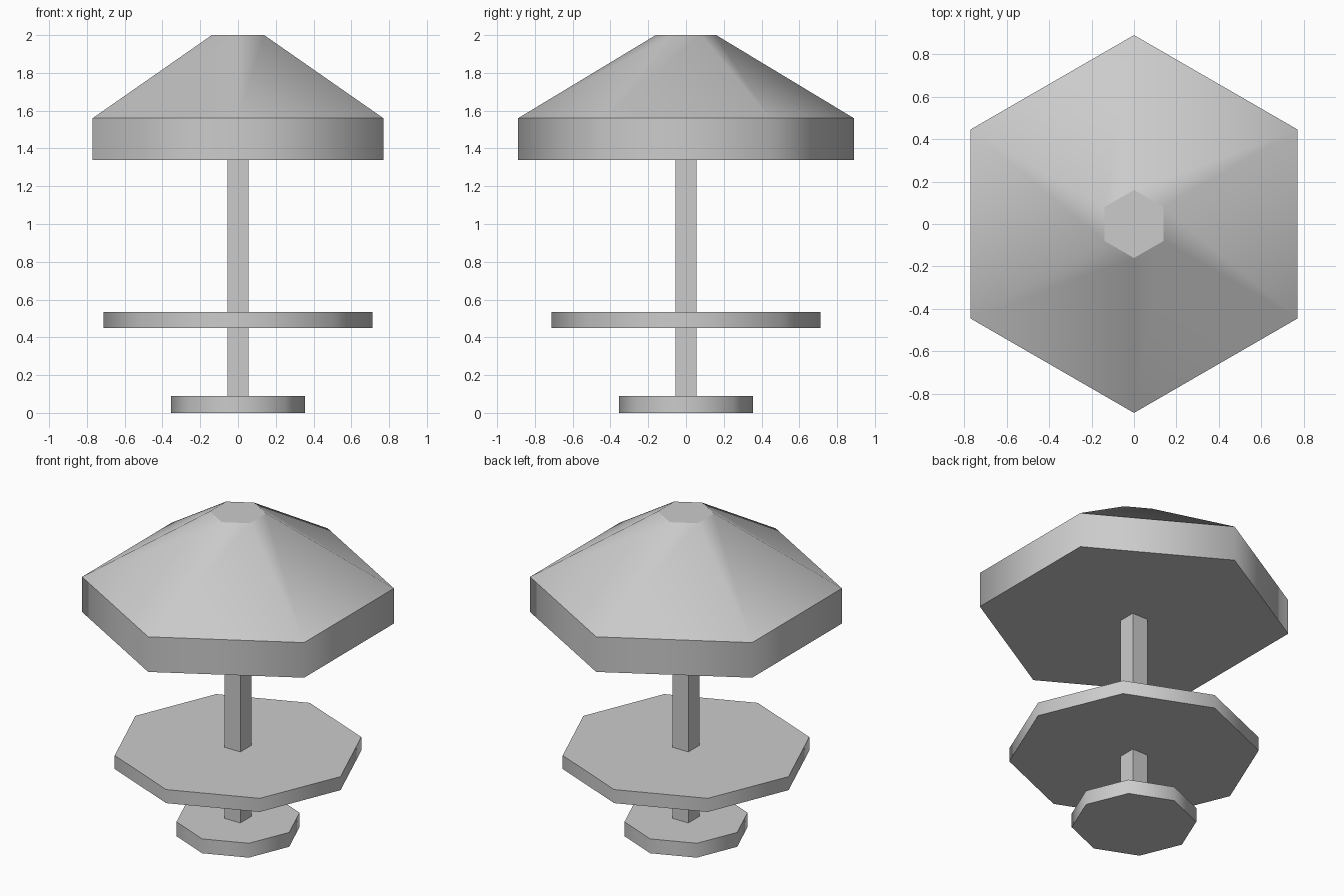
import bpy, bmesh
from math import sin, cos, pi

if "Cube" in bpy.data.objects:
    bpy.data.objects.remove(bpy.data.objects["Cube"])


def stacked_prism(name, sides, start, rings, smooth=True):
    """Closed solid lofted through regular polygon rings given as (radius, z)."""
    bm = bmesh.new()
    loops = []
    for r, z in rings:
        angles = [start + 2 * pi * i / sides for i in range(sides)]
        loops.append([bm.verts.new((r * cos(a), r * sin(a), z)) for a in angles])
    for lo, hi in zip(loops, loops[1:]):
        for i in range(sides):
            j = (i + 1) % sides
            bm.faces.new((lo[i], lo[j], hi[j], hi[i])).smooth = smooth
    bm.faces.new(loops[0][::-1])
    bm.faces.new(loops[-1])
    # keep ring edges crisp, blend only around the sides
    for e in bm.edges:
        a, b = e.verts
        e.smooth = smooth and abs(a.co.z - b.co.z) > 1e-5
    mesh = bpy.data.meshes.new(name)
    bm.to_mesh(mesh)
    bm.free()
    obj = bpy.data.objects.new(name, mesh)
    bpy.context.collection.objects.link(obj)
    return obj


# Octagonal foot and table top
stacked_prism("base", 8, 0, [(0.355, 0), (0.355, 0.09)])
stacked_prism("table_top", 8, 0, [(0.711, 0.45), (0.711, 0.535)])

# Square pole from foot to canopy
stacked_prism("pole", 4, pi / 4, [(0.055 * 2 ** 0.5, 0.06), (0.055 * 2 ** 0.5, 1.36)], smooth=False)

# Hexagonal parasol: straight skirt, sloping roof, flat cap
stacked_prism("parasol", 6, pi / 6, [(0.889, 1.34), (0.889, 1.56), (0.16, 2.0)])
